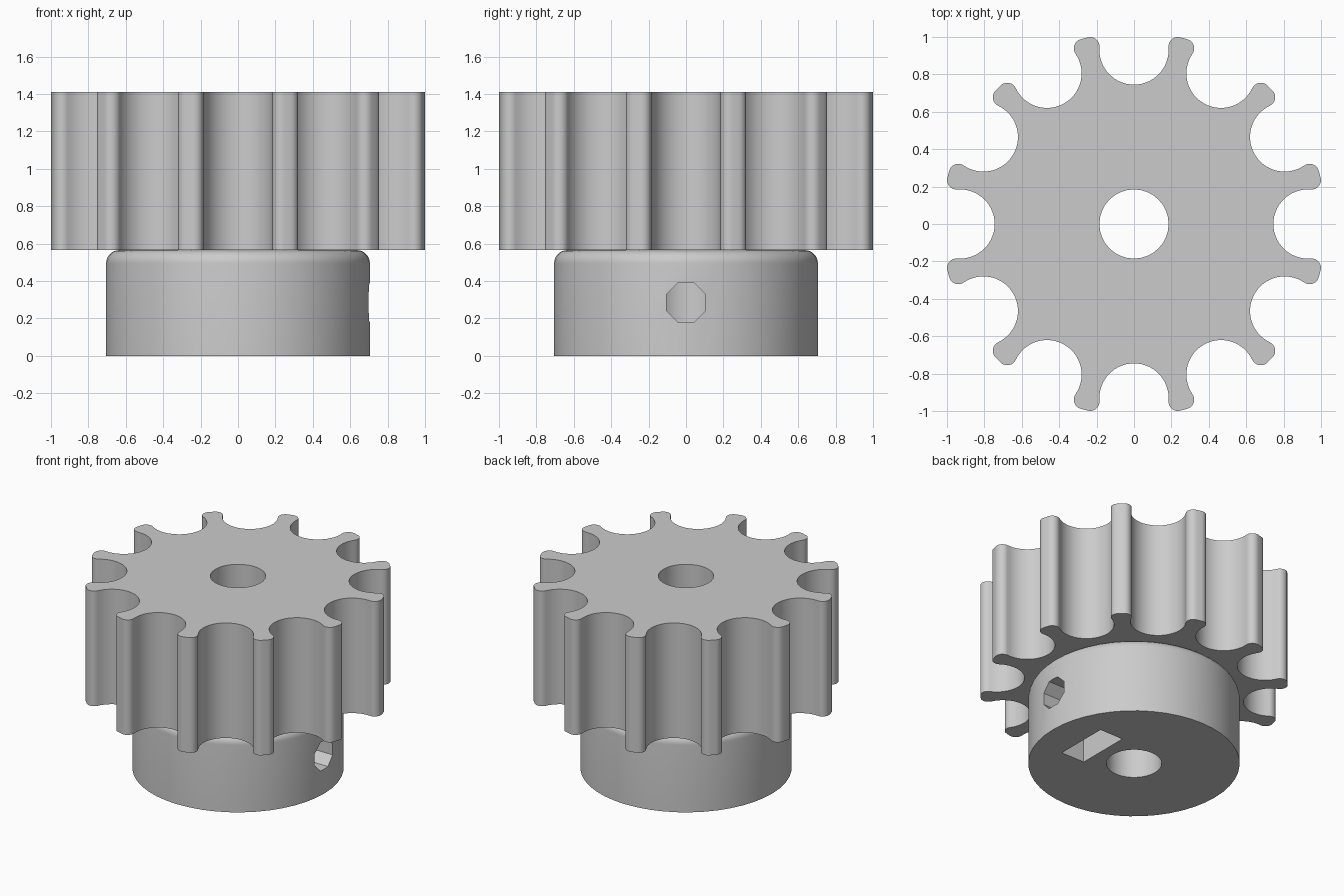
import bpy, bmesh
from math import sin, cos, pi, atan2, sqrt, radians
from mathutils import Matrix, Vector

cube = bpy.data.objects.get("Cube")
if cube:
    bpy.data.objects.remove(cube, do_unlink=True)

TEETH = 12
WHEEL_BOTTOM, WHEEL_TOP = 0.565, 1.412
HUB_R, HUB_ROUND = 0.705, 0.07
SCREW_Z = 0.285

grey = bpy.data.materials.new("light_grey")
grey.use_nodes = True
grey.diffuse_color = (0.6, 0.6, 0.6, 1)
grey.node_tree.nodes["Principled BSDF"].inputs["Base Color"].default_value = (0.6, 0.6, 0.6, 1)


def make_object(name, bm):
    bmesh.ops.recalc_face_normals(bm, faces=bm.faces)
    mesh = bpy.data.meshes.new(name)
    bm.to_mesh(mesh)
    bm.free()
    mesh.materials.append(grey)
    obj = bpy.data.objects.new(name, mesh)
    bpy.context.collection.objects.link(obj)
    return obj


def prism(name, outline, start, end, along_x=False):
    """Extrude a closed 2D outline along z, or along x when it holds (y, z) pairs."""
    bm = bmesh.new()
    place = (lambda a, b: (start, a, b)) if along_x else (lambda a, b: (a, b, start))
    face = bm.faces.new([bm.verts.new(place(a, b)) for a, b in outline])
    step = Vector((1, 0, 0) if along_x else (0, 0, 1)) * (end - start)
    ext = bmesh.ops.extrude_face_region(bm, geom=[face], use_keep_orig=True)
    bmesh.ops.translate(bm, vec=step, verts=[v for v in ext["geom"] if isinstance(v, bmesh.types.BMVert)])
    return make_object(name, bm)


def arc(cx, cy, r, a0, a1, n):
    return [(cx + r * cos(a0 + (a1 - a0) * i / n), cy + r * sin(a0 + (a1 - a0) * i / n))
            for i in range(n + 1)]


def polygon(cx, cy, r, n, turn=0.0):
    return arc(cx, cy, r, turn, turn + 2 * pi * (n - 1) / n, n - 1)


def cut(target, cutters):
    bpy.context.view_layer.objects.active = target
    for cutter in cutters:
        mod = target.modifiers.new("cut", "BOOLEAN")
        mod.operation, mod.solver, mod.object = "DIFFERENCE", "EXACT", cutter
        bpy.ops.object.modifier_apply(modifier=mod.name)


def tooth_outline():
    """Round grooves joined to an outer circle by rounded tooth corners."""
    outer, groove_d, groove_r, tip_r = 1.028, 0.93, 0.185, 0.05
    reach = outer - tip_r
    # centre of the corner arc, with the groove centred on the x axis
    fx = (reach ** 2 - (groove_r + tip_r) ** 2 + groove_d ** 2) / (2 * groove_d)
    fy = sqrt(reach ** 2 - fx ** 2)
    contact = atan2(fy, fx - groove_d)
    half = arc(groove_d, 0, groove_r, pi, contact, 14)
    half += arc(fx, fy, tip_r, contact - pi, atan2(fy, fx) - 2 * pi * (contact - pi > atan2(fy, fx)), 8)[1:]
    pitch = [(x, -y) for x, y in reversed(half[1:])] + half
    points = []
    for k in range(TEETH):
        turn = Matrix.Rotation(2 * pi * k / TEETH, 2)
        points += [tuple(turn @ Vector(p)) for p in pitch]
    return points


# Toothed wheel
wheel = prism("toothed_wheel", tooth_outline(), WHEEL_BOTTOM, WHEEL_TOP)

# Hub: turned profile with a rounded upper rim
bm = bmesh.new()
rim = arc(HUB_R - HUB_ROUND, WHEEL_BOTTOM - HUB_ROUND, HUB_ROUND, 0, pi / 2, 8)
profile = [(0, 0), (HUB_R, 0)] + rim + [(0, WHEEL_BOTTOM)]
verts = [bm.verts.new((r, 0, z)) for r, z in profile]
edges = [bm.edges.new(pair) for pair in zip(verts, verts[1:])]
bmesh.ops.spin(bm, geom=verts + edges, cent=(0, 0, 0), axis=(0, 0, 1), angle=2 * pi, steps=48)
bmesh.ops.remove_doubles(bm, verts=bm.verts, dist=1e-5)
bmesh.ops.dissolve_limit(bm, angle_limit=radians(0.5), verts=bm.verts, edges=bm.edges)
hub = make_object("hub", bm)

# Shaft bore, clamping screw hole and nut slot open to the underside
bore = prism("bore_cutter", polygon(0, 0, 0.185, 32), -0.1, 1.6)
screw = prism("screw_cutter", polygon(0, SCREW_Z, 0.113, 8, pi / 8), 0.05, 0.9, True)
slot_outline = [(-0.2, -0.1), (0.2, -0.1), (0.2, SCREW_Z + 0.115),
                (0, SCREW_Z + 0.23), (-0.2, SCREW_Z + 0.115)]
slot = prism("nut_slot_cutter", slot_outline, 0.27, 0.46, True)
cut(wheel, [bore])
cut(hub, [bore, screw, slot])
for cutter in (bore, screw, slot):
    bpy.data.objects.remove(cutter, do_unlink=True)

# Smooth curved walls, crisp rims
for obj in (wheel, hub):
    bpy.ops.object.select_all(action="DESELECT")
    obj.select_set(True)
    bpy.context.view_layer.objects.active = obj
    bpy.ops.object.shade_smooth_by_angle(angle=radians(30))
